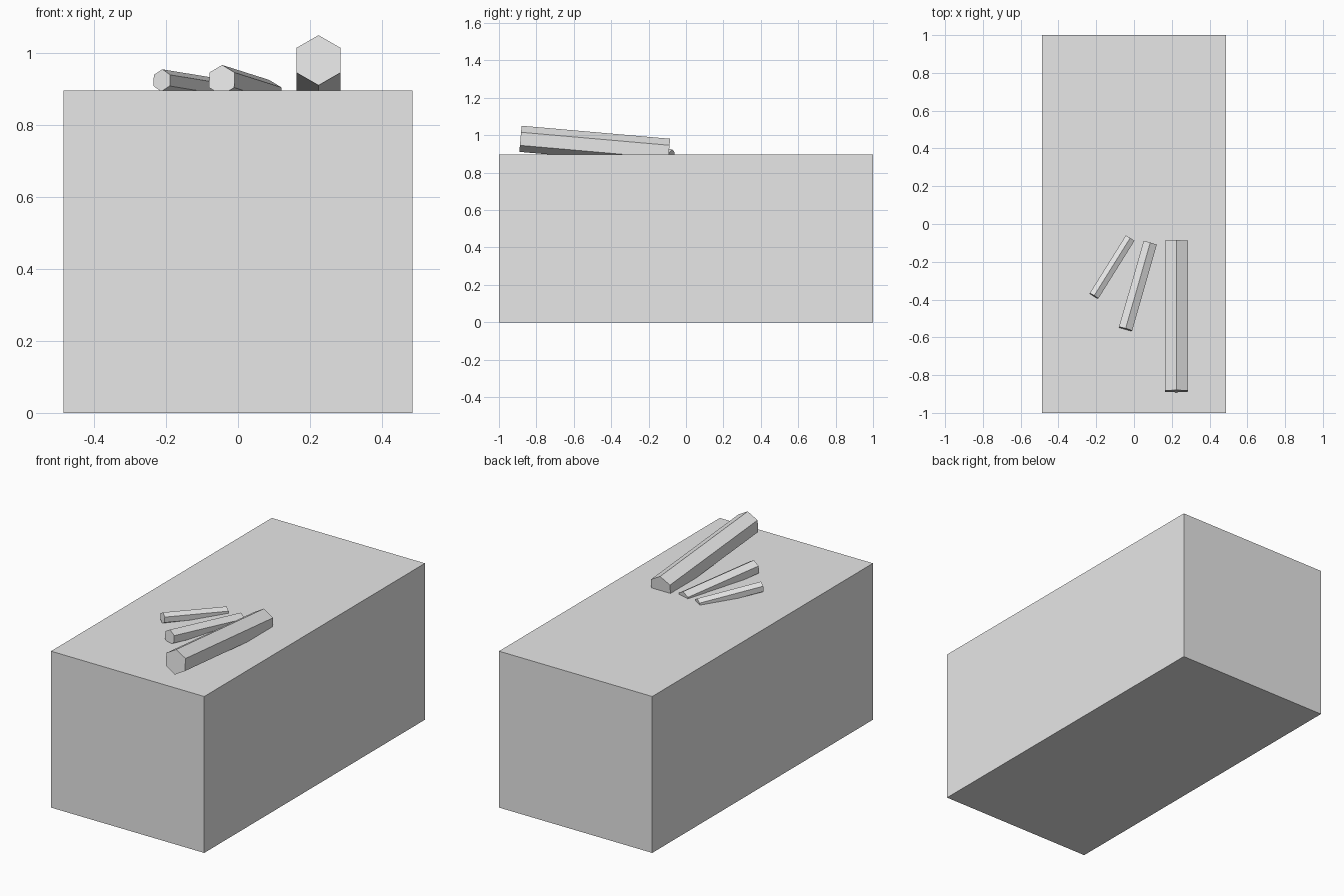
import bpy
from math import radians
from mathutils import Vector, Matrix

old = bpy.data.objects.get("Cube")
if old:
    bpy.data.objects.remove(old, do_unlink=True)

# One plain grey for everything
grey = bpy.data.materials.new("plain grey")
grey.use_nodes = True
colour = (0.8, 0.8, 0.8, 1)
grey.diffuse_color = colour
grey.node_tree.nodes["Principled BSDF"].inputs["Base Color"].default_value = colour


def finish(name):
    obj = bpy.context.object
    obj.name = name
    obj.data.materials.append(grey)
    return obj


def hex_bar(name, front, length, radius, yaw, pitch=5):
    """Six-sided bar with a ridge on top, sloping down towards the back."""
    bpy.ops.mesh.primitive_cylinder_add(vertices=6, radius=radius, depth=length)
    bar = finish(name)
    # Lay the bar along +y, tip the back down, then turn it about z
    lay = Matrix.Rotation(radians(-90), 4, 'X')
    tip = Matrix.Rotation(radians(-pitch), 4, 'X')
    turn = Matrix.Rotation(radians(-yaw), 4, 'Z')
    shift = Matrix.Translation((0, 0, length / 2))
    bar.matrix_world = Matrix.Translation(Vector(front)) @ turn @ tip @ lay @ shift


# Large block
width, depth, height = 0.972, 2.0, 0.897
bpy.ops.mesh.primitive_cube_add(size=1, location=(0, 0, height / 2))
finish("block").scale = (width, depth, height)

# Three bars resting on the block, partly sunk in at the back
hex_bar("large_bar", (0.224, -0.885, 0.981), 0.797, 0.070, 0)
hex_bar("middle_bar", (-0.045, -0.556, 0.926), 0.475, 0.042, 16)
hex_bar("small_bar", (-0.212, -0.381, 0.925), 0.361, 0.031, 32)
